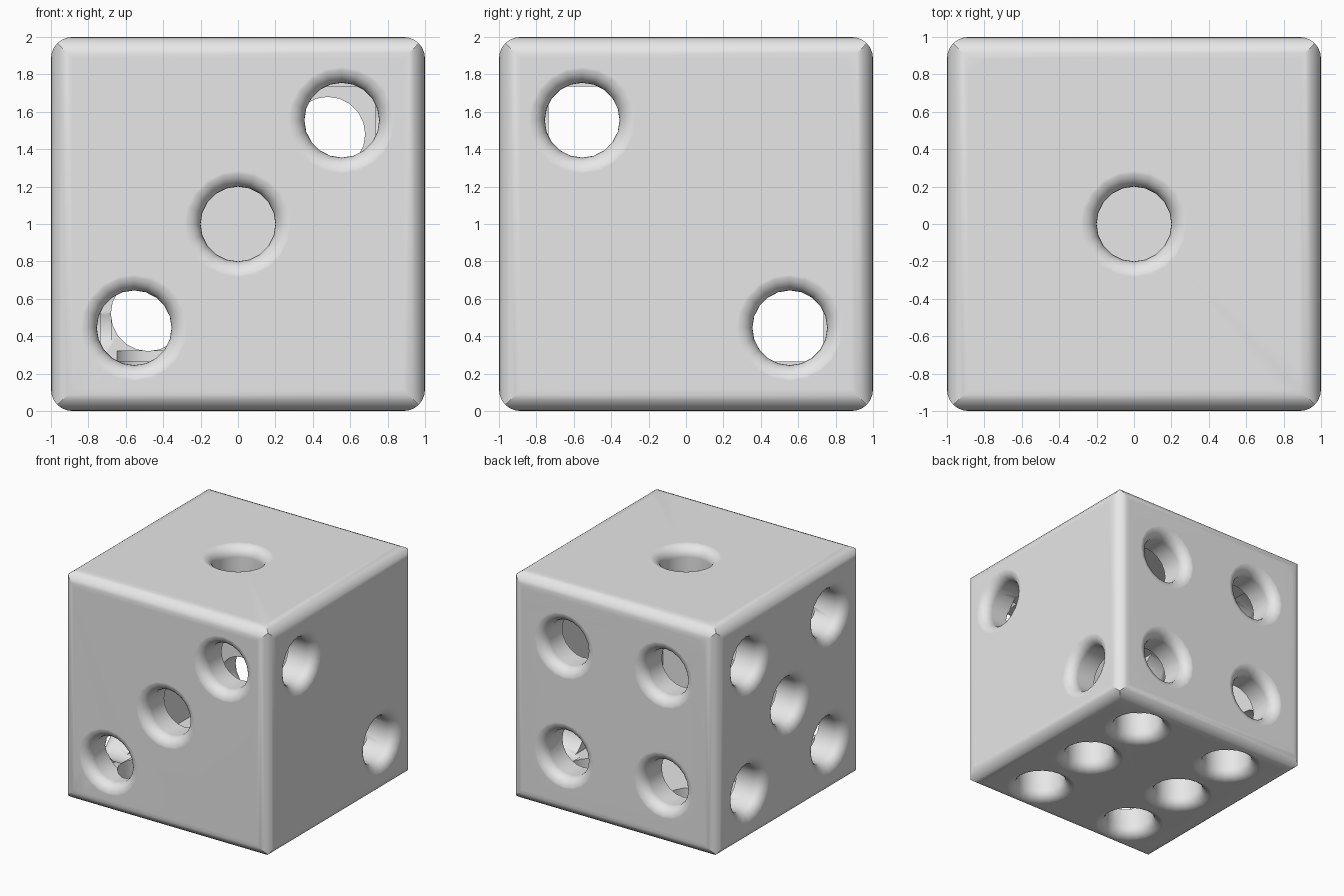
import bpy, bmesh, math
from mathutils import Matrix, Vector

if "Cube" in bpy.data.objects:
    bpy.data.objects.remove(bpy.data.objects["Cube"])

HALF, EDGE, SEG = 1.0, 0.115, 6      # cube half size, edge rounding, arc steps
CAVITY = 0.735                       # half size of the hollow inside
HOLE_R, LIP, SIDES = 0.2, 0.09, 20   # pip hole radius, rim rounding, sides
CENTRE = Vector((0, 0, 1))

grey = bpy.data.materials.new("light grey")
grey.diffuse_color = (0.8, 0.8, 0.8, 1)
grey.use_nodes = True
grey.node_tree.nodes["Principled BSDF"].inputs["Base Color"].default_value = grey.diffuse_color


def make_object(name, bm):
    bmesh.ops.recalc_face_normals(bm, faces=bm.faces)
    mesh = bpy.data.meshes.new(name)
    bm.to_mesh(mesh)
    bm.free()
    mesh.materials.append(grey)
    obj = bpy.data.objects.new(name, mesh)
    bpy.context.collection.objects.link(obj)
    return obj


def axes_to(normal, u, v):
    """Matrix taking local x, y, z to u, v, normal about the die centre."""
    m = Matrix((u, v, normal)).transposed().to_4x4()
    return Matrix.Translation(CENTRE) @ m


def rounded_prism(name, matrix, length):
    """Square with rounded corners, extruded along local z."""
    bm = bmesh.new()
    c = HALF - EDGE
    outline = []
    for k, (sx, sy) in enumerate(((1, 1), (-1, 1), (-1, -1), (1, -1))):
        for i in range(SEG + 1):
            a = (k + i / SEG) * math.pi / 2
            outline.append((sx * c + EDGE * math.cos(a), sy * c + EDGE * math.sin(a)))
    low = [bm.verts.new((x, y, -length)) for x, y in outline]
    high = [bm.verts.new((x, y, length)) for x, y in outline]
    bm.faces.new(low[::-1])
    bm.faces.new(high)
    n = len(outline)
    for i in range(n):
        j = (i + 1) % n
        bm.faces.new((low[i], low[j], high[j], high[i]))
    bmesh.ops.transform(bm, matrix=matrix, verts=bm.verts)
    return make_object(name, bm)


def pip_cutter(matrix, a, b):
    """Turned plug with a flared mouth, for one pip hole."""
    profile = [(HOLE_R + LIP + 0.02, 0.004)]
    for i in range(1, 8):
        t = i / 7 * math.pi / 2
        profile.append((HOLE_R + LIP * (1 - math.sin(t)), -LIP * (1 - math.cos(t))))
    profile.append((HOLE_R, -0.32))
    bm = bmesh.new()
    rings = [[bm.verts.new((a + r * math.cos(2 * math.pi * k / SIDES),
                            b + r * math.sin(2 * math.pi * k / SIDES), HALF + d))
              for k in range(SIDES)] for r, d in profile]
    for lo, hi in zip(rings, rings[1:]):
        for k in range(SIDES):
            j = (k + 1) % SIDES
            bm.faces.new((lo[k], lo[j], hi[j], hi[k]))
    bm.faces.new(rings[0])
    bm.faces.new(rings[-1])
    bmesh.ops.transform(bm, matrix=matrix, verts=bm.verts)
    return make_object("pip_cutter", bm)


def combine(body, tool, operation):
    bpy.context.view_layer.objects.active = body
    mod = body.modifiers.new("cut", 'BOOLEAN')
    mod.operation, mod.solver, mod.object = operation, 'EXACT', tool
    bpy.ops.object.modifier_apply(modifier=mod.name)
    bpy.data.objects.remove(tool)


X, Y, Z = Vector((1, 0, 0)), Vector((0, 1, 0)), Vector((0, 0, 1))

# Body: three crossed rounded prisms give mitred corners
die = rounded_prism("die_body", axes_to(Z, X, Y), 1.0)
combine(die, rounded_prism("prism", axes_to(X, Y, Z), 1.0), 'INTERSECT')
combine(die, rounded_prism("prism", axes_to(Y, X, Z), 1.0), 'INTERSECT')

# Hollow inside
bm = bmesh.new()
bmesh.ops.create_cube(bm, size=2 * CAVITY, matrix=Matrix.Translation(CENTRE))
combine(die, make_object("cavity", bm), 'DIFFERENCE')

# Pip holes: outward direction, face axes, hole positions
P, Q, R = 0.555, 0.48, 0.63
faces = [
    (Z, X, Y, [(0, 0)]),                                             # one, top
    (X, Y, Z, [(-P, P), (P, -P)]),                                   # two, right
    (-Y, X, Z, [(-P, -P), (0, 0), (P, P)]),                          # three, front
    (Y, X, Z, [(a, b) for a in (-Q, Q) for b in (-Q, Q)]),           # four, back
    (-X, Y, Z, [(a, b) for a in (-P, P) for b in (-P, P)] + [(0, 0)]),  # five, left
    (-Z, X, Y, [(a, b) for a in (-Q, Q) for b in (-R, 0, R)]),       # six, bottom
]
for normal, u, v, pips in faces:
    for a, b in pips:
        combine(die, pip_cutter(axes_to(normal, u, v), a, b), 'DIFFERENCE')

# Smooth rounded edges while the large faces stay flat
bpy.ops.object.select_all(action='DESELECT')
die.select_set(True)
bpy.context.view_layer.objects.active = die
bpy.ops.object.shade_smooth_by_angle(angle=math.radians(30))
weighted = die.modifiers.new("flat_faces", 'WEIGHTED_NORMAL')
weighted.keep_sharp = True
